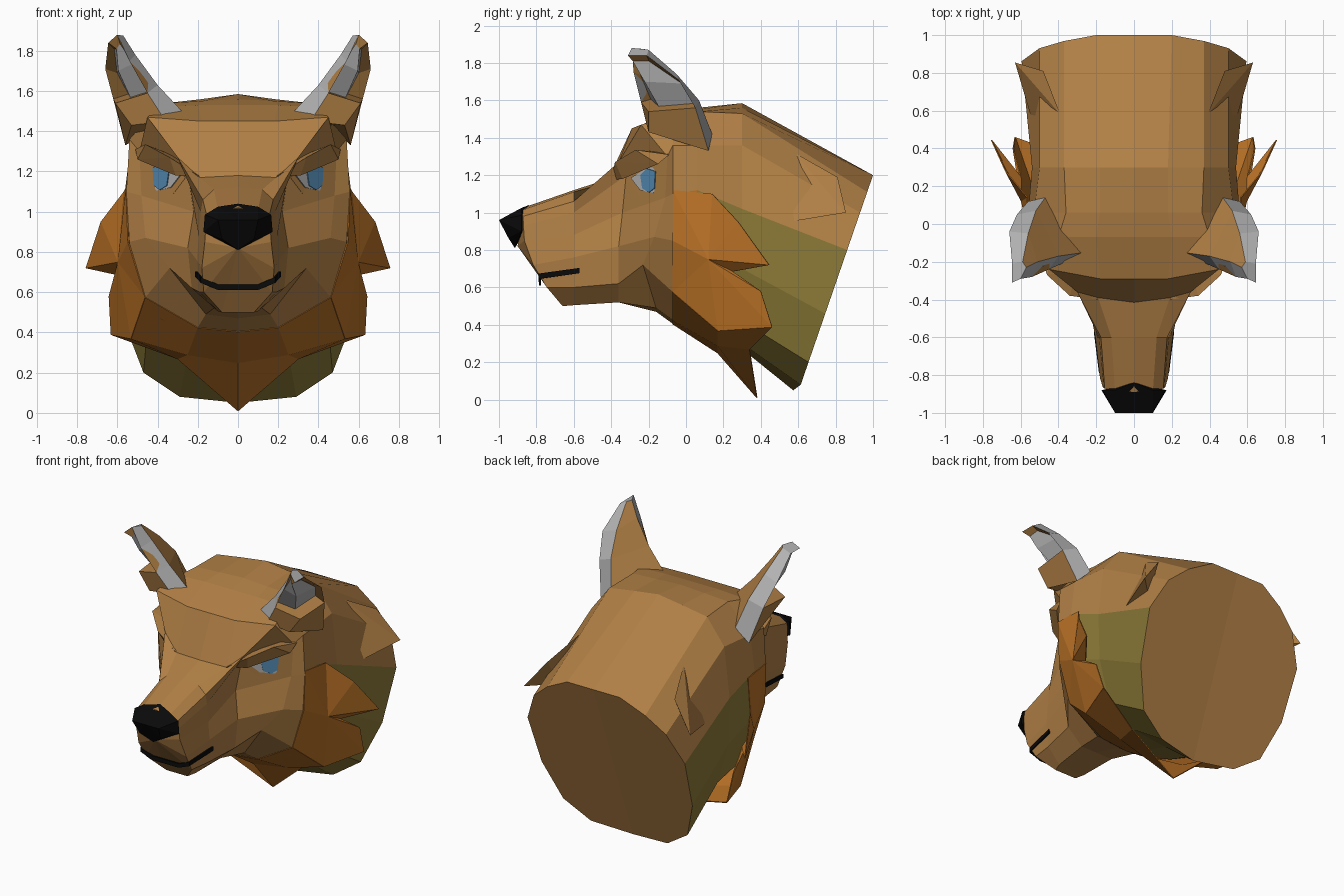
import bpy, bmesh


def material(name, rgb):
    m = bpy.data.materials.new(name)
    m.diffuse_color = (*rgb, 1)
    return m


BROWN = material("brown_fur", (0.44, 0.215, 0.06))
ORANGE = material("orange_fur", (0.50, 0.17, 0.02))
OLIVE = material("olive_fur", (0.27, 0.20, 0.04))
BLACK = material("black", (0.003, 0.003, 0.003))
BLUE = material("iris_blue", (0.09, 0.26, 0.46))
GREY = material("grey", (0.45, 0.45, 0.45))


def finish(name, bm, mats, thickness=0):
    """Turn a right-half bmesh into a mirrored flat-shaded object."""
    bmesh.ops.recalc_face_normals(bm, faces=bm.faces[:])
    me = bpy.data.meshes.new(name)
    bm.to_mesh(me)
    bm.free()
    for m in mats:
        me.materials.append(m)
    ob = bpy.data.objects.new(name, me)
    bpy.context.collection.objects.link(ob)
    mir = ob.modifiers.new("mirror", 'MIRROR')
    mir.merge_threshold = 0.002
    if thickness:
        sol = ob.modifiers.new("solidify", 'SOLIDIFY')
        sol.thickness = thickness
        sol.offset = 0
    return ob


def loft(bm, rings, closed=False, paint=lambda band, col: 0):
    """Bridge equal rows of points; returns vertex rows and a face lookup."""
    rows = [[bm.verts.new(p) for p in r] for r in rings]
    n = len(rows[0])
    faces = {}
    for b in range(len(rows) - 1):
        for c in range(n if closed else n - 1):
            d = (c + 1) % n
            f = bm.faces.new((rows[b][c], rows[b][d], rows[b + 1][d], rows[b + 1][c]))
            f.material_index = paint(b, c)
            faces[b, c] = f
    return rows, faces


def hull(name, pts, mat):
    bm = bmesh.new()
    for p in pts:
        bm.verts.new(p)
    bmesh.ops.convex_hull(bm, input=bm.verts[:])
    return finish(name, bm, [mat])


def section(y0, slope, pts):
    """Half cross-section of (x, z[, dy]) points on the plane y = y0 + slope * z."""
    return [(p[0], y0 + slope * p[1] + (p[2] if len(p) > 2 else 0), p[1]) for p in pts]


# head: half cross-sections, crown to throat, from neck cut to muzzle tip
neck = section(0.586, 0.345, [(0, 1.2), (0.2, 1.2), (0.37, 1.11), (0.5, 1.0), (0.595, 0.8),
                              (0.57, 0.46), (0.47, 0.2), (0.29, 0.08), (0, 0.05, -0.03)])
nape = section(0.3, 0, [(0, 1.585), (0.18, 1.56), (0.37, 1.53), (0.5, 1.36), (0.54, 1.02),
                        (0.53, 0.7), (0.45, 0.42), (0.25, 0.3), (0, 0.27)])
crown = section(0.06, 0, [(0, 1.56), (0.18, 1.55), (0.36, 1.54), (0.53, 1.36), (0.56, 1.12),
                          (0.55, 0.8), (0.46, 0.48), (0.25, 0.38), (0, 0.35)])
cheek = section(-0.07, 0, [(0, 1.53), (0.2, 1.53), (0.4, 1.52), (0.54, 1.36), (0.555, 1.1),
                           (0.54, 0.85), (0.46, 0.575), (0.2, 0.425), (0, 0.405)])
face = section(-0.16, 0, [(0, 1.45, -0.13), (0.18, 1.45, -0.13), (0.45, 1.47, -0.08),
                          (0.49, 1.3, 0.06), (0.48, 1.08, 0.05), (0.46, 0.87, -0.01),
                          (0.34, 0.72, -0.07), (0.16, 0.49), (0, 0.47)])
brow_line = section(-0.36, 0, [(0, 1.18, -0.055), (0.19, 1.17, -0.03), (0.3, 1.27), (0.25, 1.2, 0.04),
                               (0.22, 1.0, 0.02), (0.25, 0.82), (0.23, 0.62), (0.12, 0.52), (0, 0.52)])
snout = section(-0.6, 0, [(0, 1.12), (0.12, 1.11), (0.175, 1.06), (0.185, 1.0), (0.195, 0.88),
                          (0.205, 0.76), (0.19, 0.6), (0.1, 0.505), (0, 0.505)])
muzzle = section(-0.44, -0.44, [(0, 1.02), (0.1, 1.01), (0.155, 0.98), (0.16, 0.93, -0.02),
                                (0.165, 0.85, -0.05), (0.18, 0.72, -0.06), (0.17, 0.6, -0.04),
                                (0.08, 0.5), (0, 0.5)])


def head_paint(band, col):
    if band < 2 and col >= 4:
        return 1
    return 2 if band == 2 and col >= 4 else 0


bm = bmesh.new()
rows, _ = loft(bm, [neck, nape, crown, cheek, face, brow_line, snout, muzzle], paint=head_paint)
bm.faces.new(rows[0])
tip = bm.verts.new((0, -0.9, 0.82))
for a, b in zip(rows[-1], rows[-1][1:]):
    bm.faces.new((a, b, tip))
finish("head", bm, [BROWN, OLIVE, ORANGE])

# nose
hull("nose", [(0, -0.84, 1.04), (0.1, -0.88, 1.025), (0.165, -0.88, 0.985), (0.172, -0.88, 0.9),
              (0.1, -1.0, 0.96), (0, -1.0, 0.96), (0.08, -0.95, 0.865), (0, -0.915, 0.81),
              (0, -0.86, 0.9)], BLACK)

# mouth line: thin ribbon round the muzzle
path = [(0, -0.78, 0.625), (0.1, -0.78, 0.625), (0.182, -0.785, 0.66), (0.208, -0.57, 0.69)]
bm = bmesh.new()
loft(bm, [[(x, y, z + d) for x, y, z in path] for d in (-0.014, 0.014)])
finish("mouth", bm, [BLACK], 0.01)

# brow ridges
hull("brow", [(0.19, -0.4, 1.175), (0.34, -0.38, 1.27), (0.46, -0.27, 1.335), (0.51, -0.09, 1.31),
              (0.5, -0.15, 1.26), (0.31, -0.34, 1.18), (0.3, -0.24, 1.27), (0.42, -0.1, 1.32)], BROWN)


# eyes: stacked plates on the slanted eye plane
def eye_plate(name, outline, depth, mat):
    hull(name, [(0.275 + u + d, -0.285 + u - d, z) for u, z in outline for d in (-0.05, depth)], mat)


eye_plate("eyelid", [(-0.02, 1.17), (0.06, 1.25), (0.18, 1.26), (0.185, 1.15), (0.13, 1.08),
                     (0.04, 1.09)], 0.006, BROWN)
eye_plate("eyeball", [(0.0, 1.185), (0.08, 1.235), (0.16, 1.25), (0.16, 1.16), (0.12, 1.105),
                      (0.05, 1.12)], 0.011, GREY)
eye_plate("iris", [(0.055, 1.2), (0.09, 1.235), (0.135, 1.22), (0.13, 1.13), (0.1, 1.108),
                   (0.065, 1.13)], 0.015, BLUE)

# ears: columns are inner front, inner rear, outer rear, outer front, front rim
ear = [
    [(0.26, -0.15, 1.48), (0.47, 0.14, 1.42), (0.56, 0.12, 1.33), (0.53, -0.2, 1.43), (0.36, -0.2, 1.45)],
    [(0.40, -0.17, 1.63), (0.52, 0.07, 1.60), (0.62, 0.05, 1.56), (0.61, -0.2, 1.54), (0.45, -0.24, 1.59)],
    [(0.51, -0.20, 1.78), (0.56, -0.05, 1.74), (0.66, -0.04, 1.71), (0.65, -0.26, 1.70), (0.54, -0.28, 1.75)],
    [(0.57, -0.23, 1.875), (0.59, -0.2, 1.87), (0.645, -0.21, 1.84), (0.645, -0.31, 1.84), (0.6, -0.29, 1.88)],
]
bm = bmesh.new()
rows, faces = loft(bm, ear, True, lambda b, c: 1 if c in (1, 4) else 0)
bm.faces.new(rows[-1]).material_index = 1
bm.faces.new(rows[0])
bmesh.ops.recalc_face_normals(bm, faces=bm.faces[:])
hollow = [faces[b, c] for b in (1, 2) for c in (2, 3)]
bmesh.ops.inset_region(bm, faces=hollow, thickness=0.03, use_even_offset=True)
for f in hollow:
    f.material_index = 1
for v in {v for f in hollow for v in f.verts}:
    sink = (1.95 - v.co.z) * 0.22
    v.co.x -= sink
    v.co.y += sink * 0.7
finish("ear", bm, [BROWN, GREY])

# cheek ruffs: spiky fan around a raised centre
spikes = [(0.555, -0.07, 1.12), (0.565, 0.14, 1.1), (0.68, 0.28, 0.95), (0.755, 0.445, 0.72),
          (0.6, 0.25, 0.685), (0.64, 0.4, 0.58), (0.63, 0.46, 0.39), (0.53, 0.17, 0.37),
          (0.46, -0.07, 0.575), (0.545, -0.07, 0.85)]
bm = bmesh.new()
ring = [bm.verts.new(p) for p in spikes]
centre = bm.verts.new((0.595, 0.12, 0.75))
for i, v in enumerate(ring):
    bm.faces.new((v, ring[(i + 1) % len(ring)], centre))
finish("cheek_ruff", bm, [ORANGE], 0.006)

# throat ruff: under the jaw, ending in a pointed tuft
bm = bmesh.new()
loft(bm, [[(0.46, -0.07, 0.575), (0.2, -0.07, 0.425), (0, -0.07, 0.405)],
          [(0.53, 0.17, 0.37), (0.25, 0.17, 0.29), (0, 0.17, 0.25)],
          [(0.63, 0.46, 0.39), (0.3, 0.34, 0.27), (0, 0.38, 0.01)]])
finish("throat_ruff", bm, [ORANGE], 0.006)

# neck tufts: flaps of fur standing off the side of the neck
hull("neck_tuft", [(0.39, 0.58, 1.32), (0.48, 0.81, 1.19), (0.63, 0.855, 1.0), (0.54, 0.55, 0.95),
                   (0.47, 0.7, 1.0)], BROWN)
